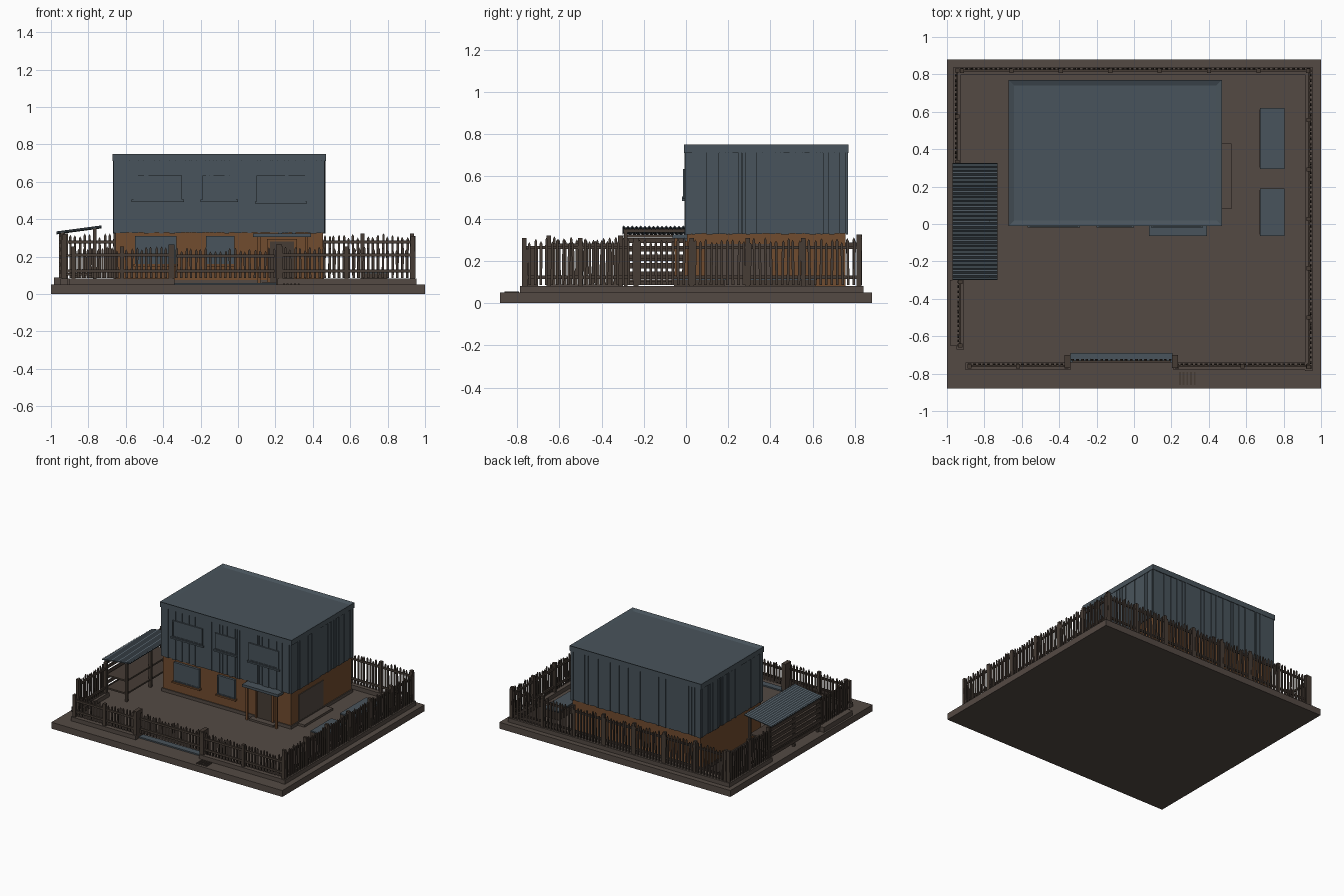
import bpy, bmesh, math, random
from mathutils import Vector, Matrix

if "Cube" in bpy.data.objects:
    bpy.data.objects.remove(bpy.data.objects["Cube"])
random.seed(4)


def mat(name, c):
    m = bpy.data.materials.new(name)
    m.diffuse_color = (*c, 1)
    m.use_nodes = True
    m.node_tree.nodes["Principled BSDF"].inputs["Base Color"].default_value = m.diffuse_color
    return m


EARTH = mat("earth_brown", (0.088, 0.068, 0.057))
SLATE = mat("slate_blue", (0.066, 0.088, 0.106))
RUST = mat("rust_orange", (0.165, 0.072, 0.028))
WOOD = mat("dark_wood", (0.062, 0.046, 0.036))


def finish(name, bm, material):
    bmesh.ops.recalc_face_normals(bm, faces=bm.faces)
    me = bpy.data.meshes.new(name)
    bm.to_mesh(me)
    bm.free()
    me.materials.append(material)
    ob = bpy.data.objects.new(name, me)
    bpy.context.collection.objects.link(ob)
    return ob


def add_box(bm, x0, x1, y0, y1, z0, z1):
    m = Matrix.Translation(((x0 + x1) / 2, (y0 + y1) / 2, (z0 + z1) / 2)) \
        @ Matrix.Diagonal((x1 - x0, y1 - y0, z1 - z0, 1))
    return bmesh.ops.create_cube(bm, size=1, matrix=m)["verts"]


def boxes(name, material, *dims):
    bm = bmesh.new()
    for d in dims:
        add_box(bm, *d)
    return finish(name, bm, material)


def picket(bm, p, d, z0, z1, w=0.0125, t=0.008):
    """Pointed board standing at p, its width along d."""
    n = Vector((-d.y, d.x, 0)) * t / 2
    tilt = d * random.uniform(-0.005, 0.005)
    prof = [(-w/2, z0), (w/2, z0), (w/2, z1 - 0.012), (0, z1), (-w/2, z1 - 0.012)]
    rings = []
    for s in (-1, 1):
        rings.append([bm.verts.new(p + d * u + n * s + Vector((0, 0, z)) + (tilt if z > z0 else tilt * 0))
                      for u, z in prof])
    a, b = rings
    bm.faces.new(a[::-1])
    bm.faces.new(b)
    for i in range(5):
        j = (i + 1) % 5
        bm.faces.new((a[i], a[j], b[j], b[i]))


def fence(name, x0, y0, x1, y1, top, curb=True, posts=True):
    a, b = Vector((x0, y0, 0)), Vector((x1, y1, 0))
    length = (b - a).length
    d = (b - a).normalized()
    n = Vector((-d.y, d.x, 0))
    bm = bmesh.new()
    count = round(length / 0.026)
    for i in range(count + 1):
        picket(bm, a + d * length * i / count + n * 0.009, d, 0.085,
               top + random.uniform(-0.018, 0.006))

    def bar(u0, u1, half, z0, z1):
        p, q = a + d * u0, a + d * u1
        e = Vector((abs(n.x), abs(n.y), 0)) * half
        add_box(bm, min(p.x, q.x) - e.x, max(p.x, q.x) + e.x,
                min(p.y, q.y) - e.y, max(p.y, q.y) + e.y, z0, z1)
    for z in (0.115, top - 0.05):
        bar(0, length, 0.005, z, z + 0.016)
    if posts:
        k = max(1, round(length / 0.28))
        for i in range(k + 1):
            u = length * i / k
            bar(u - 0.011, u + 0.011, 0.012, 0.05, top + 0.004)
    finish(name, bm, WOOD)
    if curb:
        bm = bmesh.new()
        bar(-0.02, length + 0.02, 0.02, 0.05, 0.082)
        finish(name + "_curb", bm, EARTH)


# ground slab
boxes("ground_slab", EARTH, (-1, 1, -0.88, 0.88, 0, 0.05))

# house body
boxes("lower_walls", RUST, (-0.655, 0.455, 0.005, 0.755, 0.05, 0.335))
boxes("upper_core", SLATE, (-0.66, 0.46, 0.0, 0.76, 0.33, 0.72))
boxes("wall_plinth", EARTH, (-0.662, 0.462, -0.002, 0.762, 0.05, 0.075))

# uneven vertical cladding boards on all four sides
bm = bmesh.new()
for side in range(4):
    u, end = (-0.663, 0.463) if side < 2 else (-0.003, 0.763)
    while u < end - 0.004:
        v = min(u + random.uniform(0.012, 0.034), end)
        t = random.uniform(0.002, 0.008)
        z0 = 0.33 - random.uniform(0, 0.006)
        r = (u, v - 0.0015)
        if side == 0:
            add_box(bm, *r, -t, 0.002, z0, 0.712)
        elif side == 1:
            add_box(bm, *r, 0.758, 0.76 + t, z0, 0.712)
        elif side == 2:
            add_box(bm, -0.66 - t, -0.658, *r, z0, 0.712)
        else:
            add_box(bm, 0.458, 0.46 + t, *r, z0, 0.712)
        u = v
finish("cladding_boards", bm, SLATE)

# flat roof with a raised rim
roof = bmesh.new()
add_box(roof, -0.67, 0.47, -0.01, 0.77, 0.71, 0.75)
top = max(roof.faces, key=lambda f: f.calc_center_median().z)
bmesh.ops.inset_region(roof, faces=[top], thickness=0.04)
bmesh.ops.translate(roof, verts=top.verts, vec=(0, 0, -0.012))
finish("roof", roof, SLATE)


# windows: pane, frame and sill
def window(name, x0, x1, z0, z1, sill):
    boxes(name + "_pane", SLATE, (x0, x1, -0.010, 0.006, z0, z1))
    f = 0.008
    boxes(name + "_frame", SLATE, (x0, x0 + f, -0.014, 0.006, z0, z1), (x1 - f, x1, -0.014, 0.006, z0, z1),
          (x0, x1, -0.014, 0.006, z1 - f, z1), (x0, x1, -0.014, 0.006, z0, z0 + f))
    boxes(name + "_sill", sill, (x0 - 0.01, x1 + 0.01, -0.02, 0.006, z0 - 0.012, z0))


for i, (x0, x1, z0) in enumerate([(-0.56, -0.30, 0.505), (-0.19, -0.01, 0.505), (0.10, 0.36, 0.495)]):
    window("upper_window_%d" % (i + 1), x0, x1, z0, 0.635, SLATE)
for i, (x0, x1) in enumerate([(-0.55, -0.33), (-0.17, -0.02)]):
    window("lower_window_%d" % (i + 1), x0, x1, 0.16, 0.31, RUST)

# front door with canopy and step
boxes("front_door", WOOD, (0.17, 0.30, -0.004, 0.01, 0.065, 0.28))
boxes("door_frame", RUST, (0.155, 0.17, -0.012, 0.01, 0.05, 0.295), (0.30, 0.315, -0.012, 0.01, 0.05, 0.295),
      (0.17, 0.30, -0.012, 0.01, 0.28, 0.295))
boxes("canopy", SLATE, (0.08, 0.39, -0.065, 0.005, 0.305, 0.325))
boxes("canopy_posts", RUST, (0.105, 0.12, -0.055, -0.04, 0.05, 0.305), (0.36, 0.375, -0.055, -0.04, 0.05, 0.305))
boxes("front_step", EARTH, (0.13, 0.34, -0.05, 0.005, 0.05, 0.065))

# side door and step
boxes("side_door", EARTH, (0.45, 0.460, 0.10, 0.40, 0.05, 0.28))
boxes("side_step", EARTH, (0.455, 0.52, 0.08, 0.43, 0.05, 0.068))

# two planter beds with blue covers
for i, (y0, y1) in enumerate([(-0.065, 0.19), (0.295, 0.62)]):
    boxes("bed_%d" % (i + 1), WOOD, (0.67, 0.80, y0 + 0.008, y1 - 0.008, 0.05, 0.11))
    boxes("bed_cover_%d" % (i + 1), SLATE, (0.675, 0.805, y0, y1, 0.11, 0.12))

# fences
fence("back_fence", -0.92, 0.82, 0.93, 0.82, 0.32)
fence("right_fence", 0.935, 0.82, 0.935, -0.765, 0.305)
fence("front_fence_left", -0.88, -0.76, -0.36, -0.76, 0.25)
fence("front_fence_right", 0.23, -0.76, 0.93, -0.76, 0.25)
fence("left_fence_front", -0.93, -0.65, -0.93, -0.31, 0.315)
fence("left_fence_back", -0.945, 0.33, -0.945, 0.82, 0.32)
boxes("left_kerb", EARTH, (-0.985, -0.93, -0.65, -0.30, 0.05, 0.088))

# gate, posts and threshold
fence("gate", -0.33, -0.735, 0.195, -0.735, 0.245, curb=False, posts=False)
boxes("gate_posts", WOOD, *[(x - 0.016, x + 0.016, -0.77, -0.70, 0.05, 0.265) for x in (-0.355, 0.22)])
boxes("gate_threshold", SLATE, (-0.34, 0.205, -0.74, -0.69, 0.05, 0.06))

# small drain grate outside the gate
boxes("drain_grate", WOOD, *[(0.24 + i * 0.02, 0.25 + i * 0.02, -0.86, -0.79, 0.05, 0.056) for i in range(5)])

# store shelter: posts, slatted back, shelves
ys = (-0.285, 0.01, 0.305)
boxes("shelter_posts", WOOD,
      *[(x - 0.009, x + 0.009, y - 0.009, y + 0.009, 0.05, z) for y in ys for x, z in ((-0.94, 0.328), (-0.765, 0.352))])
boxes("shelter_back_slats", WOOD, *[(-0.958, -0.949, -0.295, 0.315, z, z + 0.024) for z in
                                    (0.085, 0.125, 0.165, 0.205, 0.245, 0.285)])
boxes("shelter_shelves", WOOD, *[(-0.94, -0.765, -0.285, 0.305, z, z + 0.012) for z in (0.10, 0.20)])
boxes("shelter_beams", WOOD, (-0.774, -0.756, -0.295, 0.315, 0.335, 0.35), (-0.95, -0.932, -0.295, 0.315, 0.31, 0.325))

# corrugated shelter roof, waves running across its length
bm = bmesh.new()
rows = []
n = 124
for i in range(n + 1):
    y = -0.30 + 0.625 * i / n
    w = 0.005 * math.sin(i * math.pi / 2)
    rows.append([bm.verts.new((x, y, z + w + o)) for x, z, o in
                 ((-0.97, 0.33, 0), (-0.73, 0.362, 0), (-0.73, 0.362, -0.006), (-0.97, 0.33, -0.006))])
for a, b in zip(rows, rows[1:]):
    for k in range(4):
        bm.faces.new((a[k], a[(k + 1) % 4], b[(k + 1) % 4], b[k]))
bm.faces.new(rows[0])
bm.faces.new(rows[-1])
finish("shelter_roof", bm, SLATE)
